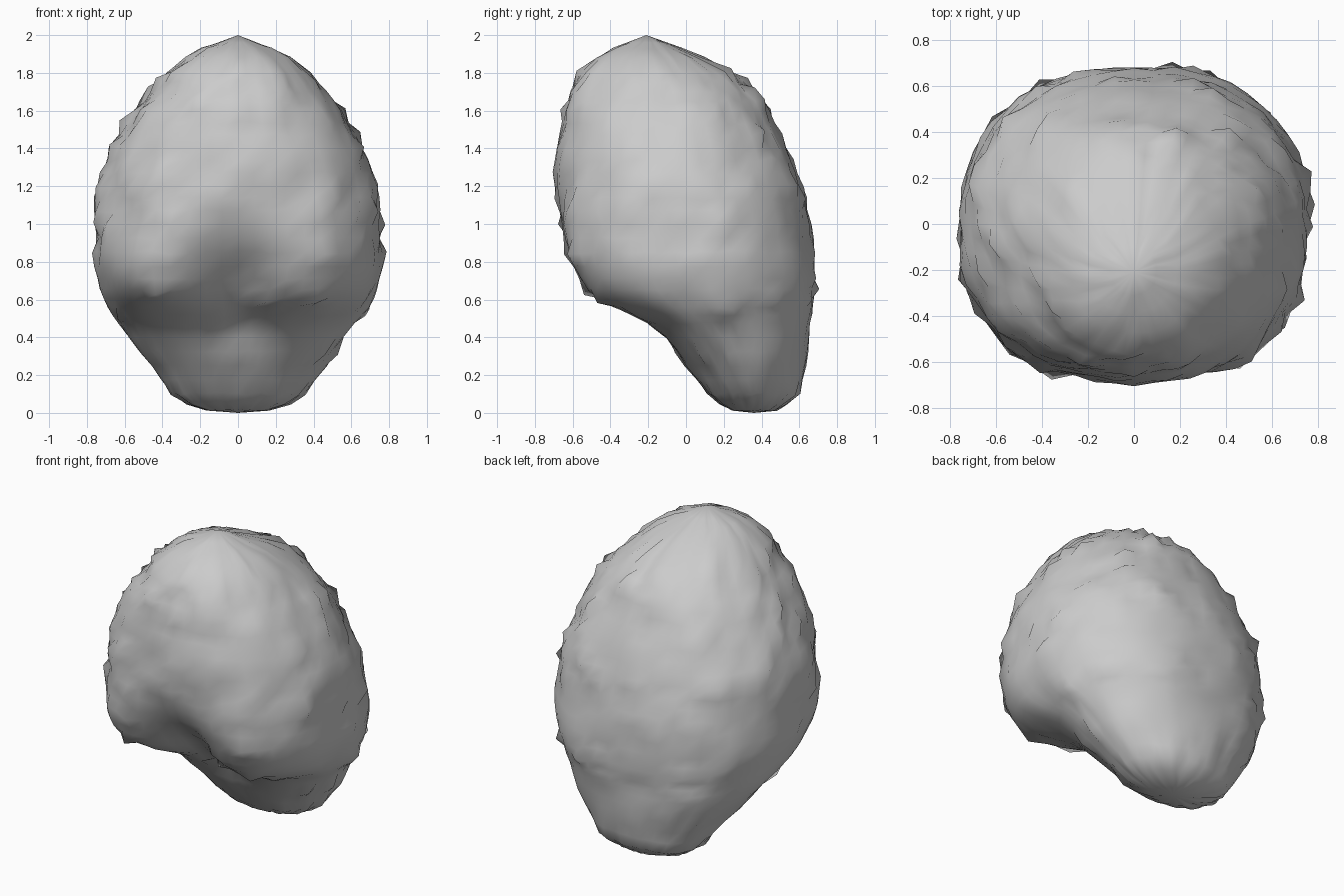
import bpy, bmesh, math, random
from mathutils import Vector, noise

if "Cube" in bpy.data.objects:
    bpy.data.objects.remove(bpy.data.objects["Cube"])

random.seed(4)

# Height, front y, back y, half width, y of the widest point
PROFILE = [
    (0.015, 0.24, 0.48, 0.16, 0.36), (0.05, 0.18, 0.54, 0.27, 0.36), (0.10, 0.12, 0.60, 0.35, 0.35),
    (0.25, -0.01, 0.63, 0.46, 0.30), (0.40, -0.13, 0.65, 0.57, 0.23), (0.48, -0.23, 0.66, 0.63, 0.18),
    (0.56, -0.44, 0.67, 0.68, 0.11), (0.65, -0.56, 0.68, 0.73, 0.06), (0.77, -0.62, 0.68, 0.76, 0.02),
    (1.00, -0.67, 0.66, 0.76, -0.01), (1.20, -0.69, 0.61, 0.74, -0.04), (1.40, -0.68, 0.53, 0.66, -0.07),
    (1.60, -0.65, 0.44, 0.55, -0.10), (1.70, -0.61, 0.36, 0.47, -0.12), (1.80, -0.55, 0.25, 0.38, -0.15),
    (1.88, -0.47, 0.10, 0.28, -0.18), (1.93, -0.38, -0.02, 0.19, -0.2), (1.96, -0.31, -0.1, 0.1, -0.2)]
SEG = 56


def section(z):
    for a, b in zip(PROFILE, PROFILE[1:]):
        if z <= b[0]:
            t = (z - a[0]) / (b[0] - a[0])
            return [p + (q - p) * t for p, q in zip(a, b)][1:]
    return PROFILE[-1][1:]


def bump(v, centre, width):
    return math.exp(-((v - centre) / width) ** 2)


# Ring heights, closer together where the profile curves
heights = [p[0] for p in PROFILE]
heights += [0.17, 0.325, 0.52, 0.605, 0.71, 0.85, 0.925, 1.07, 1.135, 1.27, 1.335, 1.47, 1.535, 1.65, 1.75]
heights.sort()

bm = bmesh.new()
rings = []
for z in heights:
    y0, y1, w, cy = section(z)
    ring = []
    for i in range(SEG):
        a = math.tau * i / SEG
        c, s = math.cos(a), math.sin(a)
        # boxier lobes at the lower front, round elsewhere
        n = 2.15 + s * s * (1.5 * bump(z, 0.78, 0.28) if s < 0 else 0.25 * bump(z, 0.7, 0.4))
        r = (abs(c) ** n + abs(s) ** n) ** (-1 / n)
        x, y = w * c * r, cy + (y1 - cy if s > 0 else cy - y0) * s * r
        # hollow between the two front lobes
        if s < 0:
            y += 0.22 * bump(x, 0, 0.2) * bump(z, 0.66, 0.22)
        # lumpy surface
        p = Vector((x, y, z))
        out = Vector((x, y - cy, 0)).normalized()
        fade = min(1, w / 0.4)
        d = 0.02 * noise.noise(p * 3.5) + 0.02 * noise.noise(p * 8) + random.uniform(-0.006, 0.01)
        p += out * d * fade
        p.z += random.uniform(-0.01, 0.01) * fade
        ring.append(bm.verts.new(p))
    rings.append(ring)

for r0, r1 in zip(rings, rings[1:]):
    for i in range(SEG):
        j = (i + 1) % SEG
        bm.faces.new((r0[i], r0[j], r1[j], r1[i]))

# Rounded crown and base tip
bottom = bm.verts.new((0, 0.36, 0))
top = bm.verts.new((0, -0.21, 2.0))
for i in range(SEG):
    j = (i + 1) % SEG
    bm.faces.new((bottom, rings[0][j], rings[0][i]))
    bm.faces.new((top, rings[-1][i], rings[-1][j]))

# Round off the fold under the lobes
low = [v for r in rings[3:14] for v in r]
for _ in range(2):
    bmesh.ops.smooth_vert(bm, verts=low, factor=0.4, use_axis_x=True, use_axis_y=True, use_axis_z=True)

# Small pointed tufts scattered over the outside
bm.normal_update()
for v in random.sample([v for r in rings[5:-3] for v in r], 80):
    v.co += v.normal * random.uniform(0.01, 0.04)

bmesh.ops.recalc_face_normals(bm, faces=bm.faces)
for f in bm.faces:
    f.smooth = True
mesh = bpy.data.meshes.new("shaggy_mass")
bm.to_mesh(mesh)
bm.free()
obj = bpy.data.objects.new("shaggy_mass", mesh)
bpy.context.collection.objects.link(obj)
